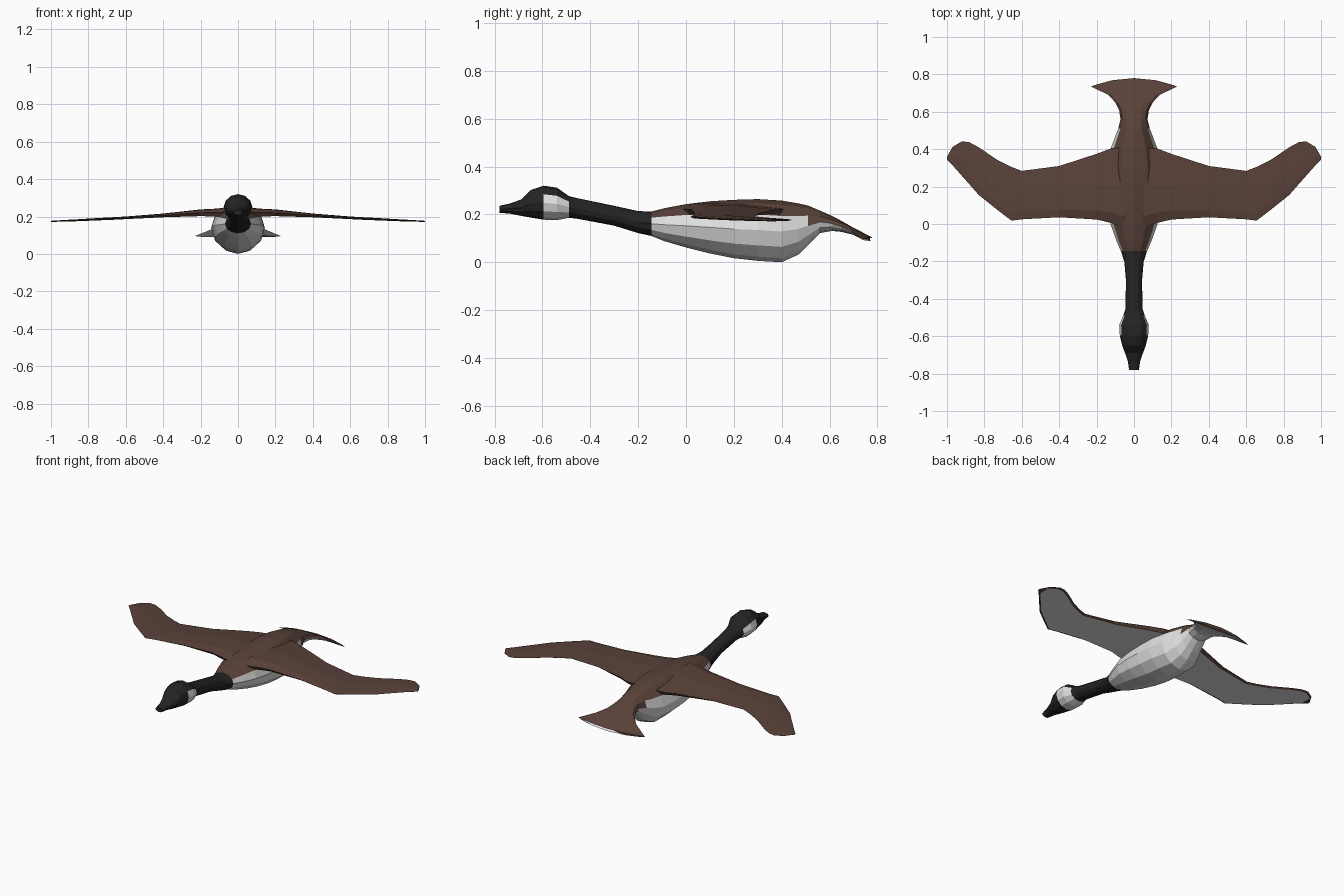
import bpy
import math

if "Cube" in bpy.data.objects:
    bpy.data.objects.remove(bpy.data.objects["Cube"])

SIDES = 12


def material(name, rgb):
    m = bpy.data.materials.new(name)
    m.diffuse_color = (*rgb, 1.0)
    m.use_nodes = True
    m.node_tree.nodes["Principled BSDF"].inputs["Base Color"].default_value = m.diffuse_color
    return m


BLACK, BROWN, WHITE = 0, 1, 2
MATS = [material("black", (0.017, 0.017, 0.017)),
        material("dark_brown", (0.1, 0.054, 0.041)),
        material("off_white", (0.74, 0.74, 0.74))]


def loft(name, rings, colour, cap_start=False, cap_end=False, flip=False):
    """Skin closed rings; colour(segment, side) picks the material."""
    n = len(rings[0])
    verts = [p for r in rings for p in r]
    faces, mats = [], []
    for i in range(len(rings) - 1):
        for k in range(n):
            a, b = i * n + k, i * n + (k + 1) % n
            f = (a, b, b + n, a + n)
            faces.append(f[::-1] if flip else f)
            mats.append(colour(i, k))
    first = list(range(n))
    last = [(len(rings) - 1) * n + k for k in range(n)]
    if cap_start:
        faces.append(first if flip else first[::-1])
        mats.append(colour(0, 0))
    if cap_end:
        faces.append(last[::-1] if flip else last)
        mats.append(colour(len(rings) - 2, 0))
    me = bpy.data.meshes.new(name)
    me.from_pydata(verts, [], faces)
    for m in MATS:
        me.materials.append(m)
    for poly, m in zip(me.polygons, mats):
        poly.material_index = m
    ob = bpy.data.objects.new(name, me)
    bpy.context.collection.objects.link(ob)
    return ob


def oval(y, w, top, bottom, bow=0.0):
    """Upright oval ring at y; bow sweeps its sides forward."""
    c, h = (top + bottom) / 2, (top - bottom) / 2
    pts = []
    for k in range(SIDES):
        a = 2 * math.pi * k / SIDES
        s = math.sin(a)
        pts.append((w * s, y - bow * s * s, c + h * math.cos(a)))
    return pts


def height(k):
    """Side number counted down from the crest (0 top .. 5 bottom)."""
    return min(k, SIDES - 1 - k)


# Profile stations: y, half width, top z, bottom z
HEAD = [(-0.78, 0.026, 0.236, 0.207), (-0.735, 0.033, 0.246, 0.203),
        (-0.69, 0.048, 0.262, 0.194), (-0.65, 0.063, 0.302, 0.187),
        (-0.595, 0.076, 0.32, 0.178), (-0.54, 0.079, 0.312, 0.176),
        (-0.49, 0.058, 0.277, 0.186)]
NECK = [HEAD[-1], (-0.455, 0.046, 0.268, 0.182), (-0.3, 0.043, 0.236, 0.153),
        (-0.2, 0.052, 0.214, 0.122), (-0.145, 0.07, 0.212, 0.11)]
BODY = [NECK[-1], (-0.09, 0.094, 0.226, 0.088), (0.0, 0.126, 0.243, 0.062),
        (0.1, 0.14, 0.255, 0.037), (0.2, 0.144, 0.261, 0.017),
        (0.3, 0.142, 0.264, 0.006), (0.4, 0.126, 0.258, 0.0),
        (0.47, 0.1, 0.246, 0.032), (0.51, 0.084, 0.237, 0.07)]

# Head with bill; pale cheek and throat patch below the crown
loft("head", [oval(*s) for s in HEAD],
     lambda i, k: WHITE if i >= 4 and height(k) >= 2 else BLACK, cap_start=True)

# Neck
loft("neck", [oval(*s) for s in NECK], lambda i, k: BLACK)

# Body: brown back, pale flanks and belly
loft("body", [oval(*s) for s in BODY],
     lambda i, k: BROWN if height(k) < 2 else WHITE)

# Tail: narrow rump flaring to a flat bowed fan
TAIL = [BODY[-1], (0.56, 0.072, 0.216, 0.122), (0.61, 0.08, 0.194, 0.131),
        (0.65, 0.1, 0.173, 0.127), (0.69, 0.137, 0.15, 0.117),
        (0.78, 0.23, 0.103, 0.088, 0.045)]
loft("tail", [oval(*s) for s in TAIL],
     lambda i, k: BROWN if height(k) < 3 else WHITE, cap_end=True)

# Wing stations: x, leading y, trailing y, top z, underside z
WING = [(0.05, -0.02, 0.41, 0.249, 0.2), (0.12, 0.005, 0.405, 0.242, 0.2),
        (0.2, 0.024, 0.375, 0.238, 0.202), (0.4, 0.036, 0.31, 0.216, 0.196),
        (0.6, 0.025, 0.284, 0.2, 0.186), (0.655, 0.018, 0.305, 0.197, 0.183),
        (0.73, 0.075, 0.342, 0.193, 0.18), (0.83, 0.155, 0.41, 0.187, 0.176),
        (0.88, 0.212, 0.437, 0.184, 0.174), (0.92, 0.257, 0.442, 0.182, 0.173),
        (0.97, 0.314, 0.412, 0.179, 0.172), (1.0, 0.345, 0.36, 0.177, 0.171)]


def wing_section(x, lead, trail, top, under):
    """Blunt aerofoil: edges, arched top, slightly inset underside."""
    c = trail - lead
    rim = min(0.015, c * 0.2)
    mid = (top + under) / 2
    return [(x, lead, mid), (x, lead + 0.14 * c, top - 0.002),
            (x, lead + 0.5 * c, top), (x, trail, mid),
            (x, trail - rim, under), (x, lead + rim, under)]


# Wings: brown above and around the rim and tip, pale underneath
wing = loft("wings", [wing_section(*s) for s in WING],
            lambda i, k: WHITE if k == 4 and i < len(WING) - 2 else BROWN,
            cap_end=True, flip=True)
mirror = wing.modifiers.new("mirror", 'MIRROR')
mirror.use_axis = (True, False, False)
mirror.use_mirror_merge = False
